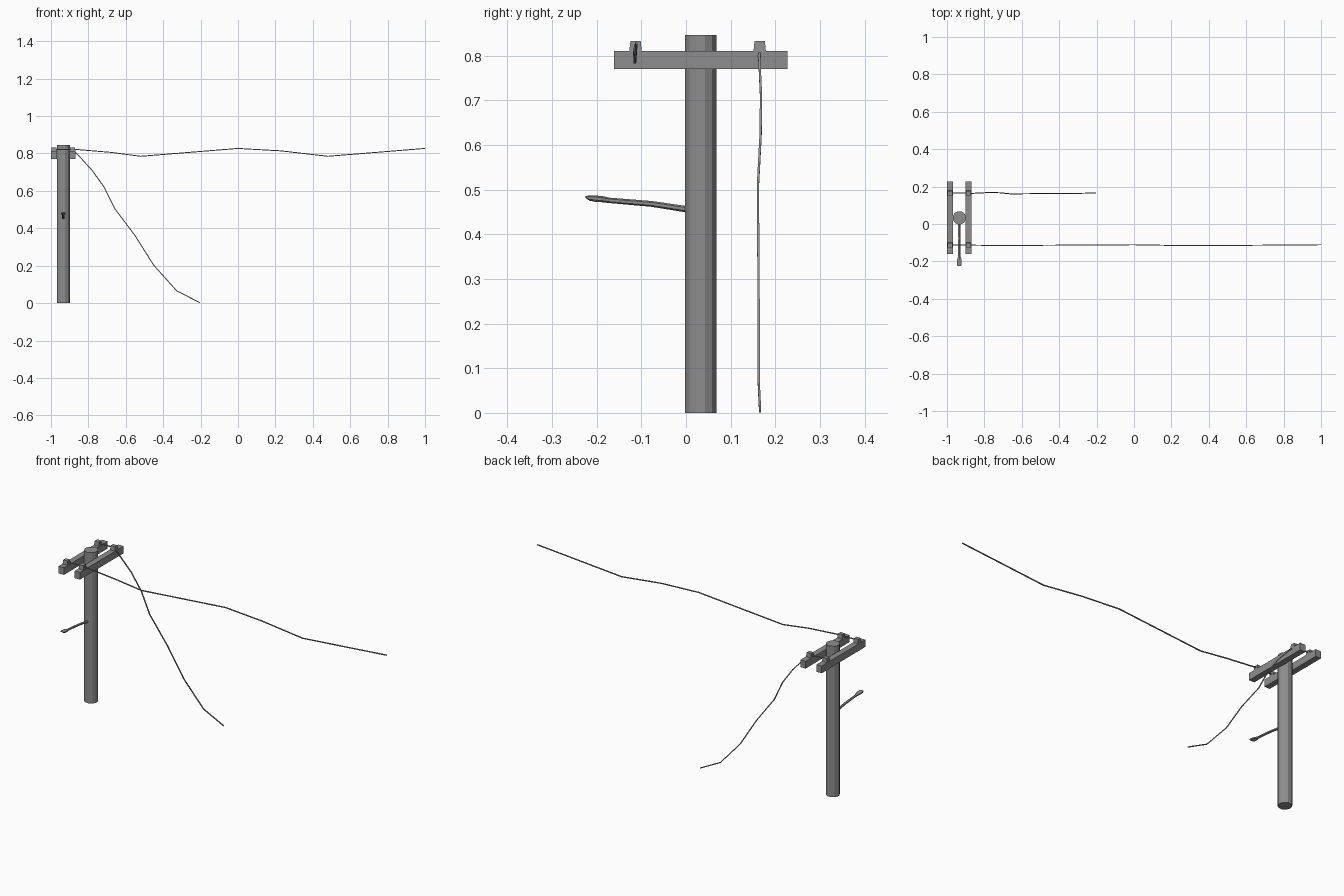
import bpy, bmesh, math
from mathutils import Vector

if "Cube" in bpy.data.objects:
    bpy.data.objects.remove(bpy.data.objects["Cube"])

PX, PY = -0.934, 0.033   # pole axis

grey = bpy.data.materials.new("dark_grey")
grey.diffuse_color = (0.27, 0.27, 0.27, 1)
grey.use_nodes = True
grey.node_tree.nodes["Principled BSDF"].inputs["Base Color"].default_value = grey.diffuse_color
glow = bpy.data.materials.new("lens")
glow.diffuse_color = (0.6, 0.55, 0.3, 1)
glow.use_nodes = True
glow.node_tree.nodes["Principled BSDF"].inputs["Base Color"].default_value = glow.diffuse_color


def finish(bm, name, mat=grey):
    bmesh.ops.recalc_face_normals(bm, faces=bm.faces)
    me = bpy.data.meshes.new(name)
    bm.to_mesh(me)
    bm.free()
    me.materials.append(mat)
    ob = bpy.data.objects.new(name, me)
    bpy.context.collection.objects.link(ob)
    return ob


def box(name, center, size, taper=1.0):
    bm = bmesh.new()
    bmesh.ops.create_cube(bm, size=1)
    for v in bm.verts:
        k = taper if v.co.z > 0 else 1.0
        v.co = Vector(center) + Vector((v.co.x * size[0] * k, v.co.y * size[1] * k, v.co.z * size[2]))
    return finish(bm, name)


def sweep(name, pts, half_sizes, sides=4, mat=grey):
    """Loft rings of (half width, half height) along a path."""
    bm = bmesh.new()
    pts = [Vector(p) for p in pts]
    rings = []
    for i, p in enumerate(pts):
        t = (pts[min(i + 1, len(pts) - 1)] - pts[max(i - 1, 0)]).normalized()
        side = t.cross(Vector((0, 0, 1))).normalized()
        up = side.cross(t)
        w, h = half_sizes[i]
        ring = []
        for k in range(sides):
            a = 2 * math.pi * (k + 0.5) / sides
            ring.append(bm.verts.new(p + side * w * math.cos(a) + up * h * math.sin(a)))
        rings.append(ring)
    for a, b in zip(rings, rings[1:]):
        for k in range(sides):
            n = (k + 1) % sides
            bm.faces.new((a[k], a[n], b[n], b[k]))
    bm.faces.new(rings[0])
    bm.faces.new(rings[-1])
    return finish(bm, name, mat)


# pole
bpy.ops.mesh.primitive_cylinder_add(vertices=12, radius=0.036, depth=0.846,
                                    location=(PX, PY, 0.423), rotation=(0, 0, math.radians(15)))
bpy.context.object.name = "pole"
bpy.context.object.data.materials.append(grey)

# crossarms on both sides of the pole, each with two insulators
for label, s in (("left", -1), ("right", 1)):
    x = PX + s * 0.0495
    box("crossarm_" + label, (x, PY, 0.79), (0.033, 0.388, 0.04))
    for end, y in (("front", -0.113), ("back", 0.165)):
        box("insulator_%s_%s" % (label, end), (x, y, 0.821), (0.031, 0.028, 0.024), 0.82)

# long sagging wire
wire = [(-0.985, -0.113, 0.822), (-0.87, -0.113, 0.822), (-0.68, -0.116, 0.806),
        (-0.52, -0.114, 0.785), (0, -0.111, 0.827), (0.23, -0.115, 0.814),
        (0.48, -0.115, 0.785), (1.0, -0.111, 0.827)]
sweep("span_wire", wire, [(0.0035, 0.0035)] * len(wire))

# broken wire hanging to the ground
wire = [(-0.985, 0.165, 0.822), (-0.885, 0.165, 0.82), (-0.86, 0.164, 0.797), (-0.78, 0.168, 0.71),
        (-0.716, 0.167, 0.62), (-0.66, 0.161, 0.507), (-0.55, 0.162, 0.36),
        (-0.451, 0.163, 0.203), (-0.328, 0.163, 0.066), (-0.205, 0.166, 0.003)]
sweep("fallen_wire", wire, [(0.0035, 0.0035)] * len(wire))

# street lamp arm widening into a flat head
arm = [(PX, 0.02, 0.453), (PX, -0.005, 0.457), (PX, -0.077, 0.468), (PX, -0.172, 0.476),
       (PX, -0.19, 0.479), (PX, -0.215, 0.481), (PX, -0.225, 0.484)]
sweep("lamp_arm", arm, [(0.007, 0.007), (0.007, 0.007), (0.0065, 0.0065), (0.007, 0.006),
                        (0.014, 0.007), (0.015, 0.006), (0.011, 0.002)], 6)

# lamp lens under the head
lens = [(PX, -0.188, 0.474), (PX, -0.2, 0.475), (PX, -0.215, 0.477)]
sweep("lamp_lens", lens, [(0.007, 0.002), (0.009, 0.003), (0.006, 0.002)], 6, glow)
